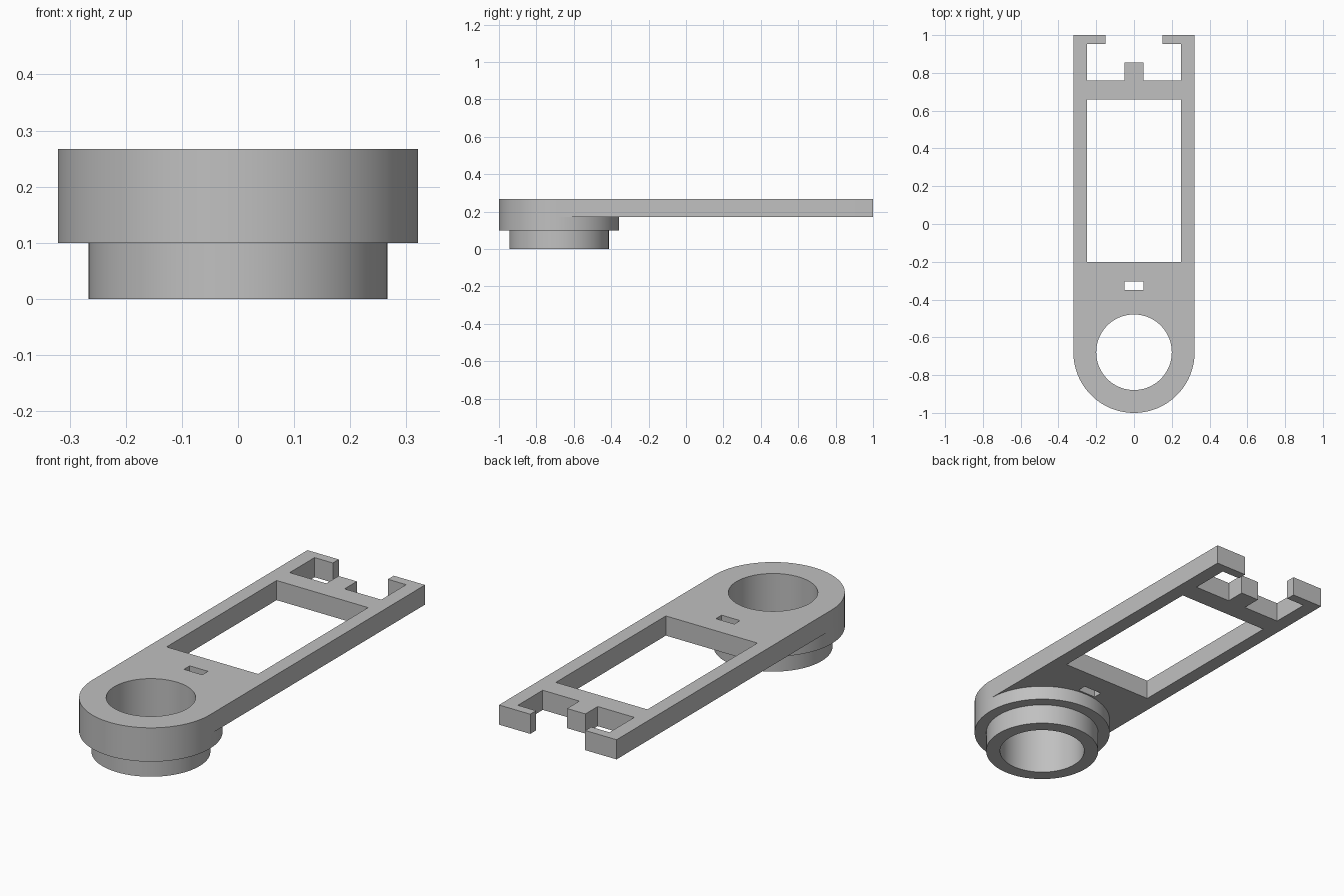
import bpy
import bmesh
from math import cos, sin, pi, radians

cube = bpy.data.objects.get("Cube")
if cube:
    bpy.data.objects.remove(cube, do_unlink=True)

HUB_Y = -0.679      # centre of the round end
R_OUT = 0.321       # round end radius and half width of the arm
R_COLLAR = 0.266
R_BORE = 0.2
Z_COLLAR, Z_ARM, Z_TOP = 0.1, 0.17, 0.267
SEGMENTS = 96

grey = bpy.data.materials.new("plain grey")
grey.use_nodes = True
colour = (0.53, 0.53, 0.53, 1)
grey.diffuse_color = colour
grey.node_tree.nodes["Principled BSDF"].inputs["Base Color"].default_value = colour


def finish(bm, name):
    mesh = bpy.data.meshes.new(name)
    bm.to_mesh(mesh)
    bm.free()
    mesh.materials.append(grey)
    obj = bpy.data.objects.new(name, mesh)
    bpy.context.collection.objects.link(obj)
    bpy.ops.object.select_all(action='DESELECT')
    obj.select_set(True)
    bpy.context.view_layer.objects.active = obj
    bpy.ops.object.shade_smooth_by_angle(angle=radians(30))
    return obj


def arc(radius, start, end, steps):
    angles = [start + (end - start) * i / steps for i in range(steps + 1)]
    return [(radius * cos(a), HUB_Y + radius * sin(a)) for a in angles]


def rectangle(half_width, y0, y1):
    return [(-half_width, y0), (half_width, y0), (half_width, y1), (-half_width, y1)]


# Arm: outline with round front end, open rear fork, hooks and a centre tab
right_half = [(R_OUT, 1), (0.15, 1), (0.15, 0.954), (0.25, 0.954),
              (0.25, 0.76), (0.05, 0.76), (0.05, 0.856)]
left_half = [(-x, y) for x, y in reversed(right_half)]
outline = arc(R_OUT, -pi, 0, SEGMENTS // 2) + right_half + left_half
bore = arc(R_BORE, 0, 2 * pi, SEGMENTS)[:-1]
window = rectangle(0.25, -0.2, 0.658)
slot = rectangle(0.05, -0.35, -0.305)

bm = bmesh.new()
edges = []
for loop in (outline, bore, window, slot):
    verts = [bm.verts.new((x, y, Z_ARM)) for x, y in loop]
    edges += [bm.edges.new((verts[i - 1], verts[i])) for i in range(len(verts))]
bmesh.ops.triangle_fill(bm, edges=edges, use_beauty=True, use_dissolve=False)
extruded = bmesh.ops.extrude_face_region(bm, geom=bm.faces[:], use_keep_orig=True)
top = [v for v in extruded["geom"] if isinstance(v, bmesh.types.BMVert)]
bmesh.ops.translate(bm, verts=top, vec=(0, 0, Z_TOP - Z_ARM))
bmesh.ops.recalc_face_normals(bm, faces=bm.faces[:])
finish(bm, "arm_plate")

# Hub: stepped hollow collar below the round end
profile = [(R_BORE, Z_ARM), (R_BORE, 0), (R_COLLAR, 0),
           (R_COLLAR, Z_COLLAR), (R_OUT, Z_COLLAR), (R_OUT, Z_ARM)]
bm = bmesh.new()
rings = [[bm.verts.new((x, y, z)) for x, y in arc(r, 0, 2 * pi, SEGMENTS)[:-1]]
         for r, z in profile]
for lower, upper in zip(rings, rings[1:]):
    for i in range(SEGMENTS):
        bm.faces.new((lower[i - 1], lower[i], upper[i], upper[i - 1]))
finish(bm, "stepped_hub")
